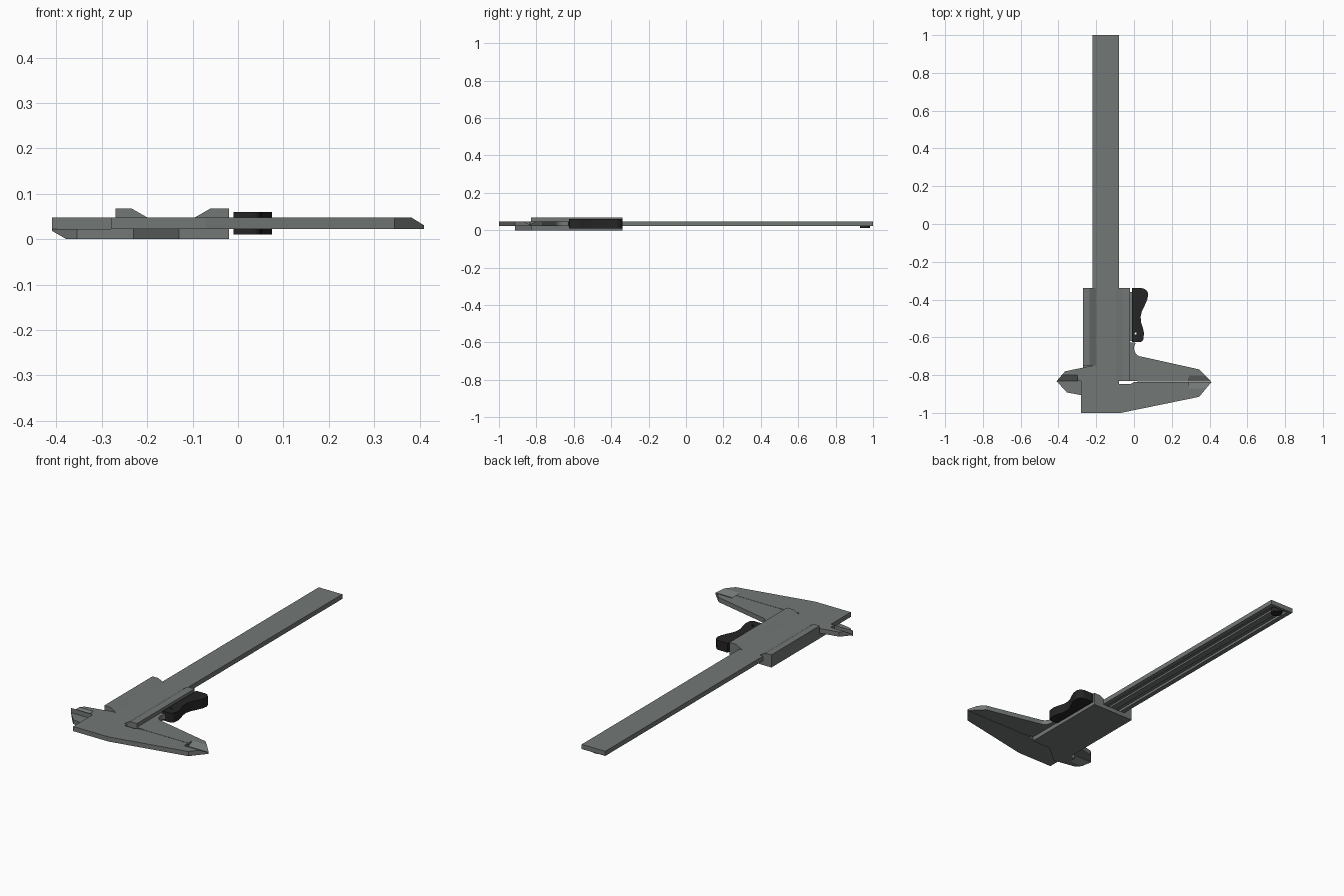
import bpy, bmesh
from math import cos, sin, radians, pi
from mathutils import Vector

cube = bpy.data.objects.get("Cube")
if cube:
    bpy.data.objects.remove(cube, do_unlink=True)


def material(name, rgb):
    m = bpy.data.materials.new(name)
    m.use_nodes = True
    m.diffuse_color = (*rgb, 1)
    m.node_tree.nodes["Principled BSDF"].inputs["Base Color"].default_value = (*rgb, 1)
    return m


STEEL = material("steel grey", (0.17, 0.185, 0.18))
BLACK = material("black plastic", (0.018, 0.018, 0.018))


def prism(name, points, low, high, mat=STEEL, axis="z"):
    """Extrude a 2D outline along z (points are x, y), x (y, z) or y (x, z)."""
    place = {"z": lambda a, b, h: (a, b, h),
             "x": lambda a, b, h: (h, a, b),
             "y": lambda a, b, h: (a, h, b)}[axis]
    bm = bmesh.new()
    face = bm.faces.new([bm.verts.new(place(a, b, low)) for a, b in points])
    top = bmesh.ops.extrude_face_region(bm, geom=[face])
    verts = [g for g in top["geom"] if isinstance(g, bmesh.types.BMVert)]
    bmesh.ops.translate(bm, vec=Vector(place(0, 0, high - low)), verts=verts)
    bmesh.ops.recalc_face_normals(bm, faces=bm.faces)
    mesh = bpy.data.meshes.new(name)
    bm.to_mesh(mesh)
    bm.free()
    mesh.materials.append(mat)
    obj = bpy.data.objects.new(name, mesh)
    bpy.context.collection.objects.link(obj)
    return obj


def rect(x0, x1, y0, y1):
    return [(x0, y0), (x1, y0), (x1, y1), (x0, y1)]


def arc(cx, cy, r, start, end, steps=8):
    angles = [radians(start + (end - start) * i / steps) for i in range(steps + 1)]
    return [(cx + r * cos(a), cy + r * sin(a)) for a in angles]


def cut(target, cutter):
    cutter.hide_render = True
    cutter.hide_set(True)
    mod = target.modifiers.new("cut", "BOOLEAN")
    mod.object = cutter
    mod.solver = "EXACT"


def smooth(obj):
    bpy.ops.object.select_all(action="DESELECT")
    obj.select_set(True)
    bpy.context.view_layer.objects.active = obj
    bpy.ops.object.shade_smooth_by_angle(angle=radians(30))


SEAM = -0.836   # where the closed jaws meet
MID, TOP = 0.023, 0.048   # underside and top of the beam

# Beam with the fixed outside jaw and the fixed inside jaw
beam = prism("beam_and_fixed_jaw", [
    (-0.28, -1), (-0.07, -1), (0.345, -0.915), (0.41, SEAM - 0.001),
    (0, SEAM - 0.001), (-0.02, -0.848), (-0.08, -0.848), (-0.08, 1),
    (-0.22, 1), (-0.22, -0.75), (-0.365, -0.78), (-0.41, -0.832), (-0.28, -0.832),
], MID, TOP)

# Sliding outside jaw with a rounded inner corner
jaw = prism("sliding_jaw", [
    (-0.075, -0.83), (0, -0.83), (0.03, SEAM + 0.001), (0.41, SEAM + 0.001),
    (0.345, -0.77), (0.04, -0.702)]
    + arc(0.045, -0.658, 0.045, 255, 140)
    + [(-0.02, -0.626), (-0.075, -0.626)], MID, TOP)
smooth(jaw)

# Slider back plate with the sliding inside jaw
plate = prism("slider_back_plate", [
    (-0.27, -0.34), (-0.02, -0.34), (-0.02, -0.83), (-0.13, -0.83),
    (-0.23, -0.915), (-0.355, -0.892), (-0.41, -0.832), (-0.27, -0.832),
], 0, MID)

# Slider rails that wrap the edges of the beam
rails = [("left_rail", -0.02, -0.08, -0.06, -0.095, -0.83),
         ("right_rail", -0.27, -0.22, -0.235, -0.2, -0.75)]
for name, outer, wall, crest, lip, front in rails:
    prism(name, [(outer, MID), (wall, MID), (wall, TOP), (lip, TOP),
                 (crest, 0.068), (outer, 0.068)], front, -0.34, axis="y")

# Knife edges on the jaw tips
tip_cut = prism("outside_tip_cutter",
                [(-0.8, 0.0485), (SEAM, 0.03), (-0.872, 0.0485)], 0.29, 0.43, axis="x")
cut(beam, tip_cut)
cut(jaw, tip_cut)
cut(beam, prism("upper_inside_tip_cutter",
                [(-0.8, 0.0485), (-0.831, 0.026), (-0.831, 0.0485)], -0.43, -0.3, axis="x"))
cut(plate, prism("lower_inside_tip_cutter",
                 [(-0.868, -0.0005), (-0.831, 0.019), (-0.831, -0.0005)], -0.43, -0.3, axis="x"))

# Groove under the beam, with the depth rod inside and its end button
cut(beam, prism("groove_cutter", rect(-0.195, -0.105, -0.7, 0.985), 0.01, 0.036))
prism("depth_rod", rect(-0.168, -0.132, -0.6, 0.98), 0.026, 0.036)
smooth(prism("rod_button", arc(-0.15, 0.957, 0.028, 0, 345, 23), 0.012, 0.036, BLACK))

# Thumb grip: wide rounded pad, narrow waist and rounded heel
grip = prism("thumb_grip",
             [(-0.01, -0.625), (0.03, -0.625)]
             + arc(0.03, -0.605, 0.02, -70, 0, 4)
             + [(0.053, -0.58), (0.047, -0.55), (0.037, -0.52), (0.035, -0.49),
                (0.042, -0.46), (0.057, -0.43), (0.07, -0.4)]
             + arc(0.04, -0.375, 0.035, 0, 90, 8)
             + [(-0.01, -0.34)], 0.01, 0.06, BLACK)
smooth(grip)
cut(grip, prism("grip_hole_cutter", arc(0.008, -0.58, 0.006, 0, 330, 11), 0, 0.07))

# Lug that holds the grip on the slider
prism("grip_lug", rect(-0.025, -0.005, -0.62, -0.36), MID, TOP)
